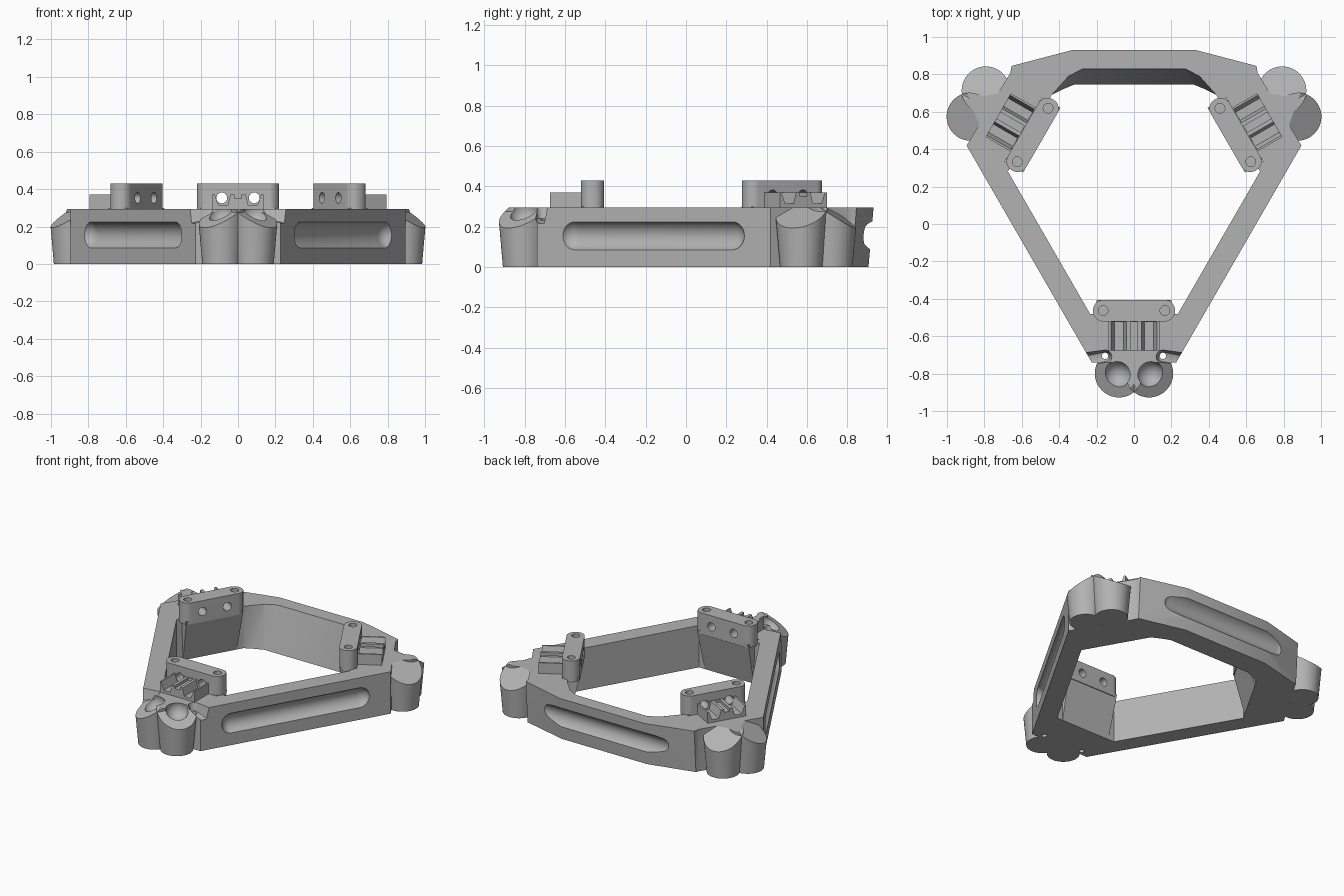
import bpy, bmesh
from math import radians
from mathutils import Matrix, Vector

cube = bpy.data.objects.get("Cube")
if cube:
    bpy.data.objects.remove(cube, do_unlink=True)

grey = bpy.data.materials.new("plain grey")
grey.use_nodes = True
grey.diffuse_color = (0.45, 0.45, 0.45, 1)
grey.node_tree.nodes["Principled BSDF"].inputs["Base Color"].default_value = (0.45, 0.45, 0.45, 1)

TOP = 0.295
PIVOT = Matrix.Translation((0, 0.163, 0))
TURNS = [PIVOT @ Matrix.Rotation(radians(a), 4, 'Z') @ PIVOT.inverted() for a in (0, 120, 240)]


def make(name, bm):
    bmesh.ops.recalc_face_normals(bm, faces=bm.faces)
    mesh = bpy.data.meshes.new(name)
    bm.to_mesh(mesh)
    bm.free()
    mesh.materials.append(grey)
    obj = bpy.data.objects.new(name, mesh)
    bpy.context.collection.objects.link(obj)
    return obj


def loft(low, high, z0, z1):
    bm = bmesh.new()
    a = [bm.verts.new((x, y, z0)) for x, y in low]
    b = [bm.verts.new((x, y, z1)) for x, y in high]
    bm.faces.new(a)
    bm.faces.new(b)
    for i in range(len(a)):
        j = (i + 1) % len(a)
        bm.faces.new((a[i], a[j], b[j], b[i]))
    bmesh.ops.connect_verts_nonplanar(bm, angle_limit=0.001, faces=bm.faces)
    return bm


def mirrored(half):
    return half + [(-x, y) for x, y in reversed(half)]


def box(x0, x1, y0, y1, z0, z1):
    outline = [(x0, y0), (x1, y0), (x1, y1), (x0, y1)]
    return loft(outline, outline, z0, z1)


def cone(at, r_low, r_high, depth, rot=Matrix(), seg=32):
    bm = bmesh.new()
    bmesh.ops.create_cone(bm, cap_ends=True, segments=seg, radius1=r_low, radius2=r_high,
                          depth=depth, matrix=Matrix.Translation(at) @ rot)
    return bm


def ball(bm, at, r):
    bmesh.ops.create_uvsphere(bm, u_segments=32, v_segments=20, radius=r,
                              matrix=Matrix.Translation(at))


def hull(source):
    points = [v.co.copy() for v in source.verts]
    source.free()
    bm = bmesh.new()
    for p in points:
        bm.verts.new(p)
    bmesh.ops.remove_doubles(bm, verts=bm.verts[:], dist=0.0001)
    bmesh.ops.convex_hull(bm, input=bm.verts[:])
    bmesh.ops.delete(bm, geom=[v for v in bm.verts if not v.link_faces], context='VERTS')
    bmesh.ops.dissolve_limit(bm, angle_limit=0.005, verts=bm.verts[:], edges=bm.edges[:])
    return bm


def combine(target, bm, op, matrix=Matrix()):
    bm.transform(matrix)
    tool = make("tool", bm)
    mod = target.modifiers.new("combine", 'BOOLEAN')
    mod.operation, mod.solver, mod.object = op, 'EXACT', tool
    deps = bpy.context.evaluated_depsgraph_get()
    mesh = bpy.data.meshes.new_from_object(target.evaluated_get(deps))
    target.modifiers.clear()
    target.data = mesh
    bpy.data.objects.remove(tool, do_unlink=True)


# Triangular frame with a bulged back bar
front = [(0.226, -0.74), (0.895, 0.419), (0.66, 0.81)]
frame = make("frame", loft(mirrored(front + [(0.655, 0.825), (0.33, 0.905)]),
                           mirrored(front + [(0.655, 0.845), (0.33, 0.93)]), 0, TOP))

# Socket lobes with slanted tops, two at each corner
for turn in TURNS:
    for s in (-1, 1):
        bm = cone((s * 0.086, -0.803, 0.2), 0.105, 0.14, 0.4, seg=48)
        for point, normal in (((s * 0.086, -0.803, 0.273), (s * 0.5, -0.42, 1)),
                              ((0, 0, TOP), (0, 0, 1))):
            bmesh.ops.bisect_plane(bm, geom=bm.verts[:] + bm.edges[:] + bm.faces[:],
                                   plane_co=point, plane_no=normal, clear_outer=True)
        combine(frame, hull(bm), 'UNION', turn)

# Open middle, leaning inward along the back bar
inner = [(0.235, -0.48), (0.674, 0.281), (0.44, 0.69)]
combine(frame, loft(mirrored(inner + [(0.38, 0.72), (0.32, 0.745)]),
                    mirrored(inner + [(0.35, 0.79), (0.275, 0.83)]), -0.001, TOP + 0.001),
        'DIFFERENCE')

# Ball sockets, screw scoops and screw holes
for turn in TURNS:
    for s in (-1, 1):
        bm = bmesh.new()
        ball(bm, (s * 0.09, -0.805, 0.275), 0.072)
        combine(frame, bm, 'DIFFERENCE', turn)
        bm = bmesh.new()
        for x, y, z in ((0.155, -0.71, 0.3), (0.29, -0.735, 0.27)):
            bmesh.ops.create_cone(bm, cap_ends=True, segments=24, radius1=0.025, radius2=0.05,
                                  depth=0.12, matrix=Matrix.Translation((s * x, y, z)))
        combine(frame, hull(bm), 'DIFFERENCE', turn)
        combine(frame, cone((s * 0.155, -0.705, 0.15), 0.017, 0.017, 0.5, seg=20),
                'DIFFERENCE', turn)

# Long rounded grooves along the outer faces
mid = Vector((0, 0.163, 0.155))
for angle, dist in ((-30, 0.675), (210, 0.675), (90, 0.785)):
    out = Matrix.Rotation(radians(angle), 3, 'Z') @ Vector((1, 0, 0))
    along = Vector((-out.y, out.x, 0))
    bm = bmesh.new()
    for s in (-1, 1):
        ball(bm, mid + out * dist + along * 0.45 * s, 0.075)
    combine(frame, hull(bm), 'DIFFERENCE')

# Mounting blocks at the inner corners
across = Matrix.Rotation(radians(90), 4, 'X')
mounts = []
for name, turn in zip(("front_mount", "left_mount", "right_mount"), TURNS):
    # Clamp plate with rounded ends
    bm = bmesh.new()
    for x in (-0.165, 0.165):
        for y in (-0.46, -0.467):
            bmesh.ops.create_cone(bm, cap_ends=True, segments=32, radius1=0.054, radius2=0.054,
                                  depth=0.15, matrix=Matrix.Translation((x, y, 0.355)))
    mount = make(name, hull(bm))
    # Supporting wall that narrows downward
    combine(mount, loft(mirrored([(0.19, -0.56), (0.19, -0.48)]),
                        mirrored([(0.2, -0.52), (0.2, -0.407)]), 0.002, 0.3), 'UNION')
    # Low step behind the plate
    combine(mount, box(-0.135, 0.135, -0.675, -0.5, 0.28, 0.37), 'UNION')
    # Rod channels, through holes and screw holes
    for s in (-1, 1):
        ends = (-0.7, -0.525)
        low = [(s * 0.055, ends[0]), (s * 0.105, ends[0]), (s * 0.105, ends[1]), (s * 0.055, ends[1])]
        high = [(s * 0.04, ends[0]), (s * 0.125, ends[0]), (s * 0.125, ends[1]), (s * 0.04, ends[1])]
        combine(mount, loft(low, high, 0.315, 0.372), 'DIFFERENCE')
        combine(mount, cone((s * 0.087, -0.5, 0.353), 0.029, 0.029, 0.5, across), 'DIFFERENCE')
        combine(mount, cone((s * 0.165, -0.463, 0.42), 0.026, 0.026, 0.1), 'DIFFERENCE')
    # Shallow notch along the middle ridge
    combine(mount, box(-0.02, 0.02, -0.7, -0.525, 0.35, 0.4), 'DIFFERENCE')
    mount.data.transform(turn)
    mounts.append(mount)

# Smooth curved walls, keep edges sharp
bpy.ops.object.select_all(action='DESELECT')
for obj in [frame] + mounts:
    obj.select_set(True)
bpy.context.view_layer.objects.active = frame
bpy.ops.object.shade_smooth_by_angle(angle=radians(30))
